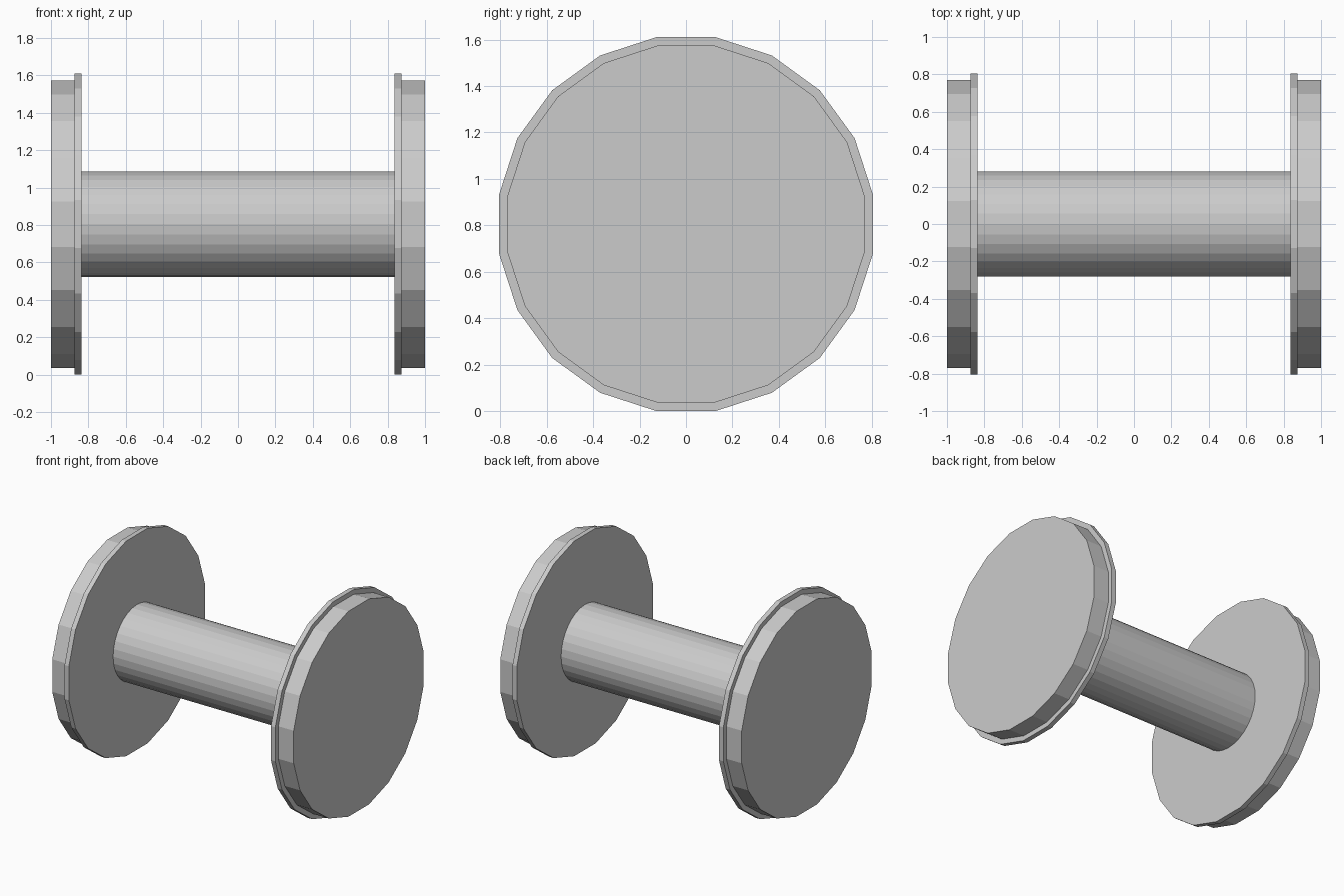
import bpy, bmesh
from math import sin, cos, pi

if "Cube" in bpy.data.objects:
    bpy.data.objects.remove(bpy.data.objects["Cube"])

CENTRE_Z = 0.805


def lathe_x(name, profile, sides, phase=0.0, caps=True):
    """Flat-faced solid turned around the x axis; profile is (x, radius) pairs."""
    bm = bmesh.new()
    rings = []
    for x, r in profile:
        angles = [phase + 2 * pi * i / sides for i in range(sides)]
        rings.append([bm.verts.new((x, r * cos(a), r * sin(a))) for a in angles])
    for a, b in zip(rings, rings[1:]):
        for i in range(sides):
            j = (i + 1) % sides
            bm.faces.new((a[i], a[j], b[j], b[i]))
    if caps:
        bm.faces.new(rings[0])
        bm.faces.new(rings[-1])
    bmesh.ops.recalc_face_normals(bm, faces=bm.faces)
    mesh = bpy.data.meshes.new(name)
    bm.to_mesh(mesh)
    bm.free()
    obj = bpy.data.objects.new(name, mesh)
    obj.location.z = CENTRE_Z
    bpy.context.collection.objects.link(obj)
    return obj


# Central bar, 32 sides, ends hidden against the discs
lathe_x("bar", [(-0.837, 0.282), (0.837, 0.282)], 32, caps=False)

# Stepped end discs, 20 sides with a flat edge on the ground
R_FLANGE = 0.805 / cos(pi / 20)
R_DISC = 0.769 / cos(pi / 20)
for name, s in (("left_end_disc", -1), ("right_end_disc", 1)):
    lathe_x(name, [(s * 0.837, R_FLANGE), (s * 0.873, R_FLANGE),
                   (s * 0.873, R_DISC), (s * 1.0, R_DISC)], 20, pi / 20)
